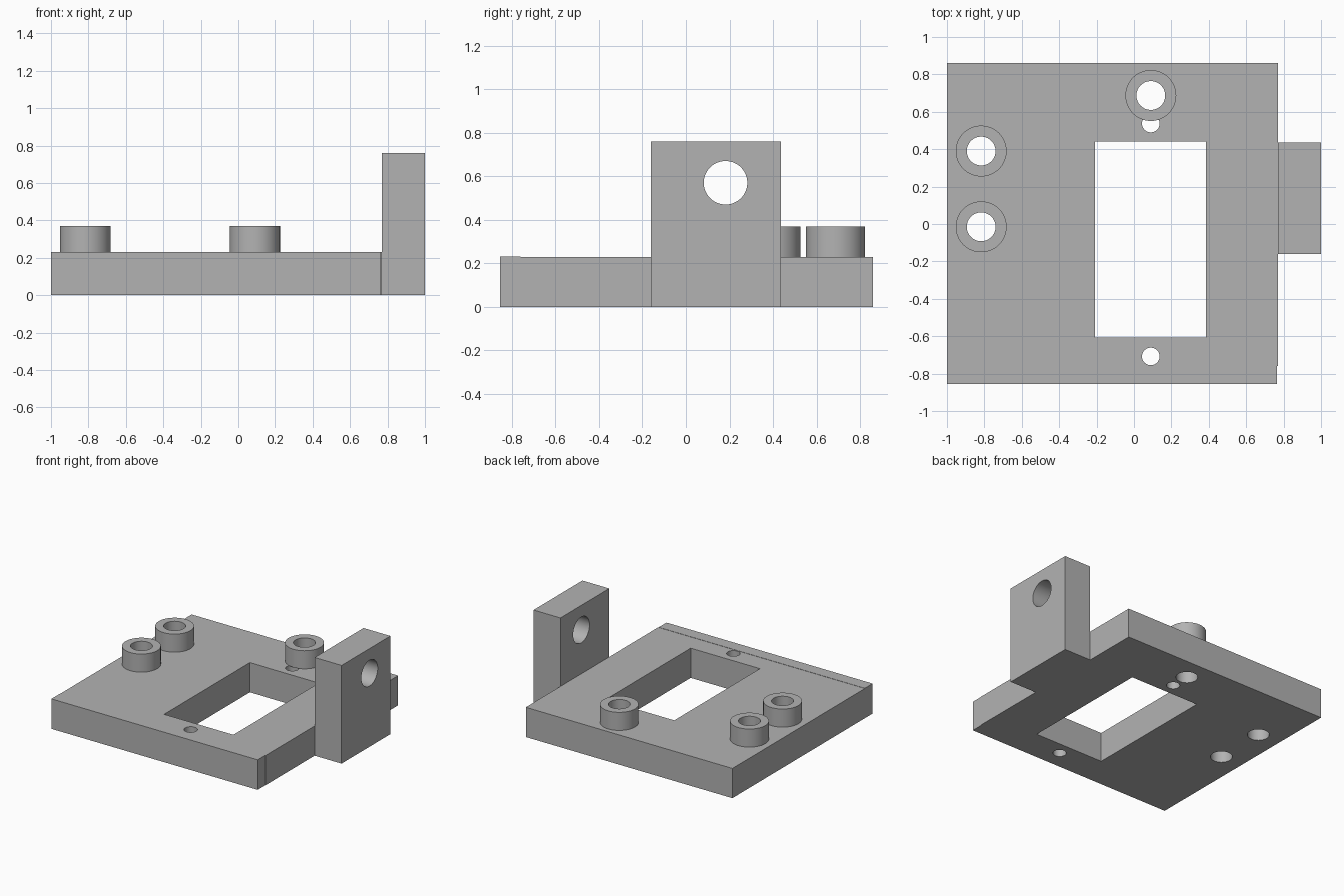
import bpy
import math

cube = bpy.data.objects.get("Cube")
if cube:
    bpy.data.objects.remove(cube, do_unlink=True)

grey = bpy.data.materials.new("plain grey")
grey.use_nodes = True
grey.diffuse_color = (0.45, 0.45, 0.45, 1)
grey.node_tree.nodes["Principled BSDF"].inputs["Base Color"].default_value = grey.diffuse_color


def box(name, low, high):
    """Box between two opposite corners."""
    mid = [(a + b) / 2 for a, b in zip(low, high)]
    bpy.ops.mesh.primitive_cube_add(size=1, location=mid)
    ob = bpy.context.object
    ob.name = name
    ob.scale = [b - a for a, b in zip(low, high)]
    bpy.ops.object.transform_apply(location=False, rotation=False, scale=True)
    ob.data.materials.append(grey)
    return ob


def cylinder(name, radius, depth, centre, turn=(0, 0, 0)):
    bpy.ops.mesh.primitive_cylinder_add(vertices=64, radius=radius, depth=depth,
                                        location=centre, rotation=turn)
    ob = bpy.context.object
    ob.name = name
    ob.data.materials.append(grey)
    return ob


def cut(target, cutter):
    """Subtract the cutter from the target, then discard it."""
    cutter.hide_render = True
    mod = target.modifiers.new("cut", "BOOLEAN")
    mod.operation = "DIFFERENCE"
    mod.solver = "EXACT"
    mod.object = cutter
    bpy.ops.object.select_all(action="DESELECT")
    target.select_set(True)
    bpy.context.view_layer.objects.active = target
    bpy.ops.object.modifier_apply(modifier=mod.name)
    bpy.data.objects.remove(cutter, do_unlink=True)


def smooth(ob):
    bpy.ops.object.select_all(action="DESELECT")
    ob.select_set(True)
    bpy.context.view_layer.objects.active = ob
    bpy.ops.object.shade_smooth_by_angle(angle=math.radians(30))


TOP = 0.23
BOSS_TOP = 0.37
BOSSES = [(-0.817, 0.39), (-0.817, -0.015), (0.09, 0.687)]

# Base plate with its window, and the slightly narrower front strip
plate = box("base_plate", (-1, -0.76, 0), (0.77, 0.86, TOP))
cut(plate, box("window_cutter", (-0.208, -0.608, -0.1), (0.385, 0.44, 0.5)))
box("front_strip", (-1, -0.855, 0), (0.765, -0.76, TOP + 0.002))

# Small screw holes and boss bores through the plate
for y in (0.537, -0.708):
    cut(plate, cylinder("screw_hole_cutter", 0.047, 1, (0.09, y, 0)))
for x, y in BOSSES:
    cut(plate, cylinder("bore_cutter", 0.077, 1, (x, y, 0)))
smooth(plate)

# Raised tubular bosses
for i, (x, y) in enumerate(BOSSES, 1):
    boss = cylinder(f"boss_{i}", 0.136, BOSS_TOP - TOP, (x, y, (TOP + BOSS_TOP) / 2))
    cut(boss, cylinder("bore_cutter", 0.077, 1, (x, y, TOP)))
    smooth(boss)

# Upright side bracket with a cross hole
bracket = box("side_bracket", (0.77, -0.16, 0), (1, 0.437, 0.76))
cut(bracket, cylinder("cross_hole_cutter", 0.1, 1, (0.9, 0.182, 0.57), (0, math.pi / 2, 0)))
smooth(bracket)
